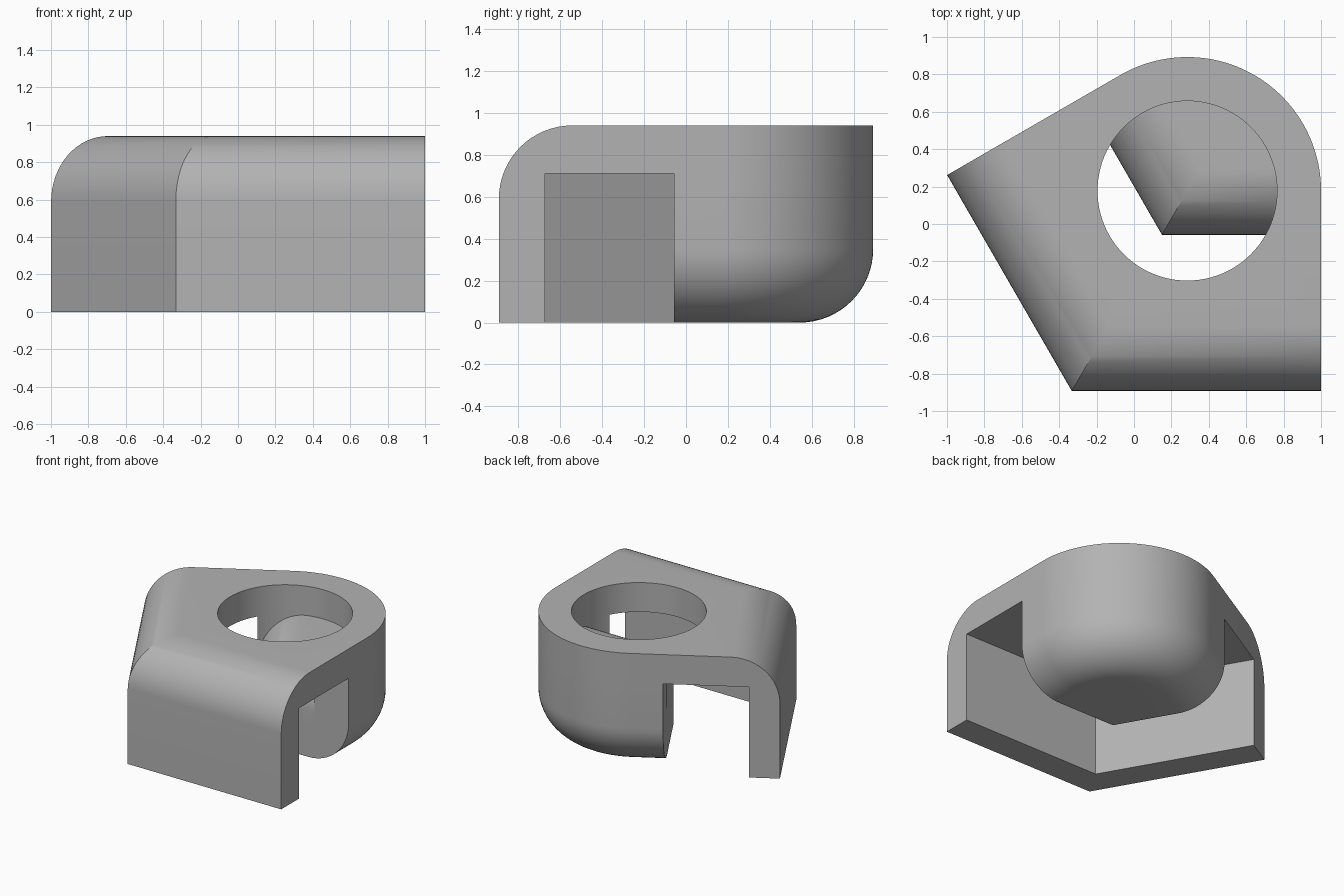
import bpy, bmesh, math
from mathutils import Vector

if "Cube" in bpy.data.objects:
    bpy.data.objects.remove(bpy.data.objects["Cube"], do_unlink=True)

CENTRE = Vector((0.285, 0.1775))   # axis of the round end and the hole
R = 0.715                          # radius of the round end
HEIGHT, PLATE_Z = 0.94, 0.71       # top of the body, underside of the plate
FILLET = 0.35
OUTER, WALL, BOSS = 1.07, 0.85, 0.235  # wall distances from the axis
STEPS = 16

grey = bpy.data.materials.new("grey")
grey.use_nodes = True
grey.diffuse_color = (0.45, 0.45, 0.45, 1)
grey.node_tree.nodes["Principled BSDF"].inputs["Base Color"].default_value = grey.diffuse_color


def polar(deg, r=1.0):
    a = math.radians(deg)
    return Vector((math.cos(a), math.sin(a))) * r


def round_outline(dist, radius=R):
    """Two straight walls at a distance from the axis, closed by a round end."""
    pts = [polar(240, dist / math.cos(math.radians(30))),
           polar(0, radius) + polar(270, dist)]
    pts += [polar(120 * i / 60, radius) for i in range(61)]
    pts.append(polar(120, radius) + polar(210, dist))
    return [CENTRE + p for p in pts]


def open_outline(dist):
    """The same two walls, running out beyond the body at the back."""
    pts = [polar(240, dist / math.cos(math.radians(30))),
           polar(0, 2) + polar(270, dist), polar(60, 4),
           polar(120, 2) + polar(210, dist)]
    return [CENTRE + p for p in pts]


def loft(name, rings):
    """Solid through a stack of (outline, height) rings."""
    bm = bmesh.new()
    rows = [[bm.verts.new((p.x, p.y, z)) for p in pts] for pts, z in rings]
    bm.faces.new(rows[0][::-1])
    bm.faces.new(rows[-1])
    n = len(rows[0])
    for low, high in zip(rows, rows[1:]):
        for i in range(n):
            j = (i + 1) % n
            bm.faces.new((low[i], low[j], high[j], high[i]))
    bmesh.ops.recalc_face_normals(bm, faces=bm.faces)
    mesh = bpy.data.meshes.new(name)
    bm.to_mesh(mesh)
    bm.free()
    mesh.materials.append(grey)
    obj = bpy.data.objects.new(name, mesh)
    bpy.context.collection.objects.link(obj)
    return obj


def combine(target, tool, operation):
    mod = target.modifiers.new(operation.lower(), 'BOOLEAN')
    mod.object, mod.operation, mod.solver = tool, operation, 'EXACT'
    bpy.context.view_layer.objects.active = target
    bpy.ops.object.modifier_apply(modifier=mod.name)
    bpy.data.objects.remove(tool, do_unlink=True)


def quarter():
    """Inset and rise of a quarter round, from the side to the top."""
    for i in range(STEPS + 1):
        d = polar(90 * i / STEPS, FILLET)
        yield FILLET - d.x, d.y


# Outer body with the two front walls rounded into the top
body = loft("bracket_body", [(round_outline(OUTER), 0)] +
            [(round_outline(OUTER - inset), HEIGHT - FILLET + rise)
             for inset, rise in quarter()])

# Hollow underside behind the front walls
hollow = loft("hollow_cutter", [(open_outline(WALL), -1), (open_outline(WALL), PLATE_Z)])
combine(body, hollow, 'DIFFERENCE')

# Boss at the back with a rounded bottom edge
boss = loft("boss", [(round_outline(BOSS, R - inset), FILLET - rise)
                     for inset, rise in reversed(list(quarter()))] +
            [(round_outline(BOSS), PLATE_Z + 0.1)])
combine(body, boss, 'UNION')

# Round hole whose floor is the boss, with its front edges rounded over
circle = [CENTRE + polar(360 * i / 96, 0.48) for i in range(96)]
hole = loft("hole_cutter", [(circle, 0.2), (circle, 1.2)])
floor = loft("hole_floor", [(open_outline(BOSS), -1)] +
             [(open_outline(BOSS - inset), PLATE_Z - FILLET + rise)
              for inset, rise in quarter()])
combine(hole, floor, 'DIFFERENCE')
combine(body, hole, 'DIFFERENCE')

# Smooth curves, sharp corners
bpy.ops.object.select_all(action='DESELECT')
body.select_set(True)
bpy.context.view_layer.objects.active = body
bpy.ops.object.shade_smooth_by_angle(angle=math.radians(25))
